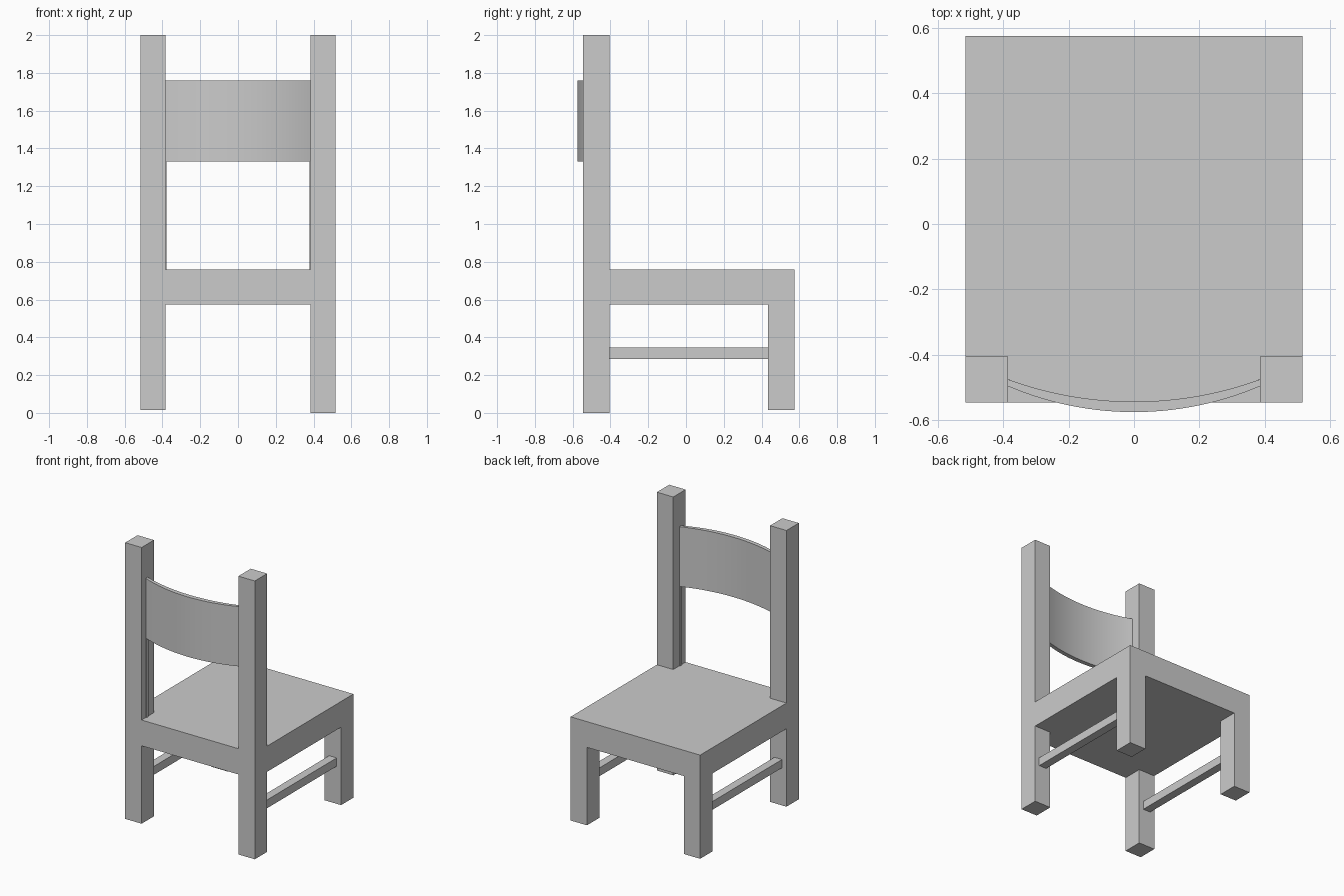
import bpy, bmesh, math
from mathutils import Vector

cube = bpy.data.objects.get("Cube")
if cube:
    bpy.data.objects.remove(cube, do_unlink=True)

grey = bpy.data.materials.new("plain_grey")
grey.use_nodes = True
COLOR = (0.6, 0.6, 0.6, 1)
grey.diffuse_color = COLOR
grey.node_tree.nodes["Principled BSDF"].inputs["Base Color"].default_value = COLOR

HALF_W, INNER = 0.515, 0.385
BACK, POST_IN, LEG_IN, FRONT = -0.545, -0.405, 0.435, 0.575
SEAT_LOW, SEAT_TOP = 0.575, 0.76


def finish(name, bm):
    bmesh.ops.recalc_face_normals(bm, faces=bm.faces)
    mesh = bpy.data.meshes.new(name)
    bm.to_mesh(mesh)
    bm.free()
    mesh.materials.append(grey)
    obj = bpy.data.objects.new(name, mesh)
    bpy.context.collection.objects.link(obj)
    return obj


def box(name, low, high):
    bm = bmesh.new()
    low, high = Vector(low), Vector(high)
    bmesh.ops.create_cube(bm, size=1)
    bmesh.ops.scale(bm, vec=high - low, verts=bm.verts)
    bmesh.ops.translate(bm, vec=(low + high) / 2, verts=bm.verts)
    return finish(name, bm)


def pull(bm, corner_x, corner_y, up, z):
    """Extrude one corner cell of the seat up or down to height z."""
    for face in bm.faces:
        c = face.calc_center_median()
        if (face.normal.z * up > 0.9 and c.x * corner_x > INNER
                and (c.y > LEG_IN if corner_y > 0 else c.y < POST_IN)):
            cap = bmesh.ops.extrude_discrete_faces(bm, faces=[face])["faces"][0]
            for v in cap.verts:
                v.co.z = z
            return


# Seat with four legs and two back posts drawn out of its corners
bm = bmesh.new()
bmesh.ops.create_cube(bm, size=1)
for v in bm.verts:
    v.co = (math.copysign(HALF_W, v.co.x), FRONT if v.co.y > 0 else BACK,
            SEAT_TOP if v.co.z > 0 else SEAT_LOW)
cuts = [((x, 0, 0), (1, 0, 0)) for x in (-INNER, INNER)]
cuts += [((0, y, 0), (0, 1, 0)) for y in (POST_IN, LEG_IN)]
for point, normal in cuts:
    bmesh.ops.bisect_plane(bm, geom=bm.verts[:] + bm.edges[:] + bm.faces[:],
                           plane_co=point, plane_no=normal)
bm.normal_update()
for side in (-1, 1):
    pull(bm, side, 1, -1, 0.015)
    pull(bm, side, -1, -1, 0.0 if side > 0 else 0.015)
    pull(bm, side, -1, 1, 2.0)
bmesh.ops.remove_doubles(bm, verts=bm.verts, dist=0.0001)
bmesh.ops.dissolve_limit(bm, angle_limit=0.02, verts=bm.verts, edges=bm.edges)
finish("chair_frame", bm)

# Side stretchers, and thin strips running down the posts below the backrest
for side, word in ((1, "left"), (-1, "right")):
    xs = sorted((side * 0.42, side * 0.48))
    box(word + "_stretcher", (xs[0], POST_IN, 0.285), (xs[1], LEG_IN, 0.345))
    xs = sorted((side * 0.379, side * INNER))
    box(word + "_post_strip", (xs[0], -0.496, SEAT_TOP), (xs[1], -0.475, 1.33))


def arc(end_y, mid_y, steps=32):
    """Circular arc between the posts, bulging towards the back."""
    sag = end_y - mid_y
    radius = (INNER ** 2 + sag ** 2) / (2 * sag)
    reach = math.asin(INNER / radius)
    angles = [reach * (2 * i / steps - 1) for i in range(steps + 1)]
    return [(radius * math.sin(a), mid_y + radius * (1 - math.cos(a))) for a in angles]


# Curved backrest slat
bm = bmesh.new()
outline = arc(-0.496, -0.575) + arc(-0.475, -0.543)[::-1]
base = bm.faces.new([bm.verts.new((x, y, 1.33)) for x, y in outline])
top = bmesh.ops.extrude_face_region(bm, geom=[base], use_keep_orig=True)["geom"]
bmesh.ops.translate(bm, vec=(0, 0, 0.43),
                    verts=[g for g in top if isinstance(g, bmesh.types.BMVert)])
slat = finish("backrest_slat", bm)
bpy.ops.object.select_all(action="DESELECT")
slat.select_set(True)
bpy.context.view_layer.objects.active = slat
bpy.ops.object.shade_smooth_by_angle(angle=math.radians(30))
